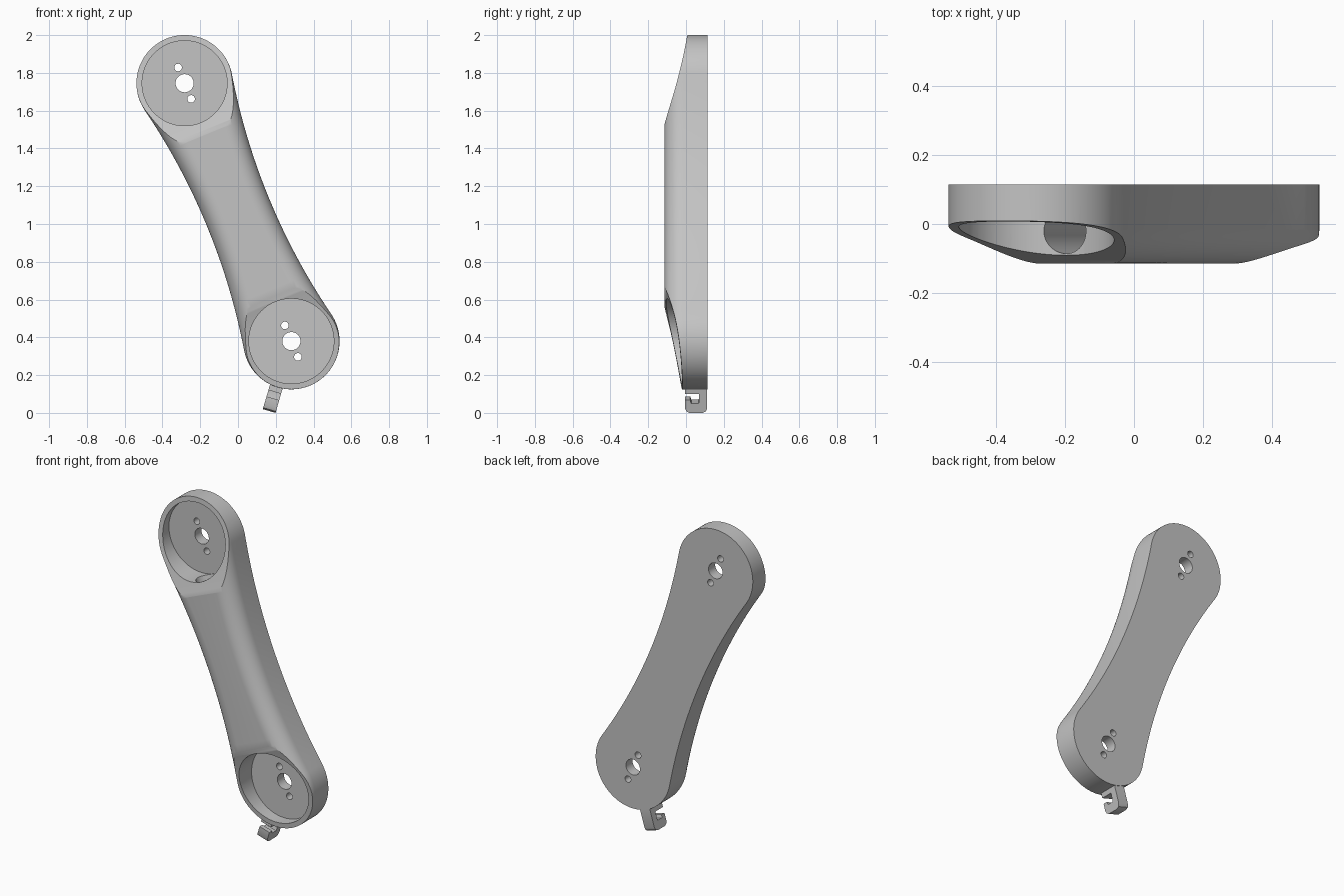
import bpy
import bmesh
from math import atan2, cos, sin, pi, radians
from mathutils import Matrix, Vector
from mathutils.geometry import interpolate_bezier

if "Cube" in bpy.data.objects:
    bpy.data.objects.remove(bpy.data.objects["Cube"], do_unlink=True)

# Main sizes; the arm is built upright along z, then tilted
REACH = 0.739        # half the distance between the end discs
DISC = 0.255         # end disc radius
WAIST = 0.18         # half width at the middle
SIDE = 3.42          # radius of the hollow sides
HALF = 0.115         # half thickness
FILLET = 0.1
FLOOR = 0.05         # pocket floor
TILT = Matrix.Translation((0, 0, 1.0625)) @ Matrix.Rotation(-0.3925, 4, "Y")

grey = bpy.data.materials.new("plain_grey")
grey.use_nodes = True
grey.diffuse_color = (0.55, 0.55, 0.55, 1)
grey.node_tree.nodes["Principled BSDF"].inputs["Base Color"].default_value = grey.diffuse_color


def make_object(name, bm):
    bmesh.ops.recalc_face_normals(bm, faces=bm.faces)
    mesh = bpy.data.meshes.new(name)
    bm.to_mesh(mesh)
    bm.free()
    mesh.materials.append(grey)
    obj = bpy.data.objects.new(name, mesh)
    bpy.context.collection.objects.link(obj)
    return obj


def loft(name, rings):
    """Skin a stack of equal rings and cap both ends."""
    bm = bmesh.new()
    loops = [[bm.verts.new(p) for p in ring] for ring in rings]
    for a, b in zip(loops, loops[1:]):
        for i in range(len(a)):
            j = (i + 1) % len(a)
            bm.faces.new((a[i], a[j], b[j], b[i]))
    bm.faces.new(loops[0])
    bm.faces.new(loops[-1])
    return make_object(name, bm)


def prism(name, profile, half_width):
    """Extrude a (y, z) profile sideways."""
    return loft(name, [[(x, y, z) for y, z in profile] for x in (-half_width, half_width)])


def rod(name, radius, start, end, sides=64):
    start, end = Vector(start), Vector(end)
    axis = end - start
    turn = axis.to_track_quat("Z", "Y").to_matrix().to_4x4()
    bm = bmesh.new()
    bmesh.ops.create_cone(bm, cap_ends=True, segments=sides, radius1=radius, radius2=radius,
                          depth=axis.length,
                          matrix=Matrix.Translation((start + end) / 2) @ turn)
    return make_object(name, bm)


def arc(cx, cz, radius, a0, a1, steps):
    return [(cx + radius * cos(a0 + (a1 - a0) * i / steps),
             cz + radius * sin(a0 + (a1 - a0) * i / steps)) for i in range(steps)]


def outline(inset, y):
    """Two discs joined by hollow tangent sides, shrunk by inset."""
    far = WAIST + SIDE
    phi = atan2(REACH, far)
    r, big = DISC - inset, SIDE + inset
    pts = arc(0, REACH, r, -phi, pi + phi, 64)
    pts += arc(-far, 0, big, phi, -phi, 32)
    pts += arc(0, -REACH, r, pi - phi, 2 * pi + phi, 64)
    pts += arc(far, 0, big, pi + phi, pi - phi, 32)
    return [(x, y, z) for x, z in pts]


def cut(target, cutter):
    mod = target.modifiers.new("cut", "BOOLEAN")
    mod.operation = "DIFFERENCE"
    mod.solver = "EXACT"
    mod.object = cutter
    bpy.context.view_layer.objects.active = target
    bpy.ops.object.modifier_apply(modifier=mod.name)
    bpy.data.objects.remove(cutter, do_unlink=True)


def finish(obj):
    bpy.ops.object.select_all(action="DESELECT")
    obj.select_set(True)
    bpy.context.view_layer.objects.active = obj
    bpy.ops.object.shade_smooth_by_angle(angle=radians(30))


# Arm body: flat back, straight sides, rounded front edge
rings = [outline(0, HALF)]
for i in range(13):
    a = i / 12 * pi / 2
    rings.append(outline(FILLET * (1 - cos(a)), FILLET - HALF - FILLET * sin(a)))
arm = loft("arm_body", rings)

# Sloped front cuts at both ends, as (distance outward, y) curve handles
slopes = {
    1: ((0.27, 0.01), (0.05, 0.0), (-0.12, -0.05), (-0.32, -0.125)),
    -1: ((0.27, -0.018), (0.1, -0.03), (-0.1, -0.06), (-0.3, -0.13)),
}
for end, handles in slopes.items():
    curve = interpolate_bezier(*[Vector((s, y, 0)) for s, y in handles], 24)
    profile = [(p.y, end * (REACH + p.x)) for p in curve]
    profile += [(-0.3, profile[-1][1]), (-0.3, profile[0][1])]
    cut(arm, prism("slope_cutter", profile, 0.4))

# Round pockets, then the bore joining them
for end in (1, -1):
    z = end * REACH
    cut(arm, rod("pocket_cutter", 0.225, (0, -0.3, z), (0, FLOOR, z), 96))
cut(arm, rod("bore_cutter", 0.066, (0, -0.02, -REACH), (0, -0.02, REACH)))

# Shaft hole and two screw holes through each pocket floor
for end in (1, -1):
    for offset, radius in ((0, 0.048), (0.09, 0.02), (-0.09, 0.02)):
        z = end * REACH + offset
        cut(arm, rod("hole_cutter", radius, (0, -0.3, z), (0, 0.3, z), 40))
arm.data.transform(TILT)
finish(arm)

# Small open hook under the lower disc
hook_profile = [
    (0.112, 0.14), (0.112, 0.025), (0.105, 0.008), (0.088, 0), (0.018, 0),
    (0.002, 0.008), (-0.005, 0.025), (-0.005, 0.07), (0.022, 0.07), (0.028, 0.052),
    (0.066, 0.052), (0.07, 0.06), (0.07, 0.105), (-0.005, 0.105), (-0.005, 0.14),
]
hook = prism("hook", hook_profile, 0.035)
hook.data.transform(Matrix.Translation((0.165, 0, 0.01)) @ Matrix.Rotation(0.284, 4, "Y"))
finish(hook)
